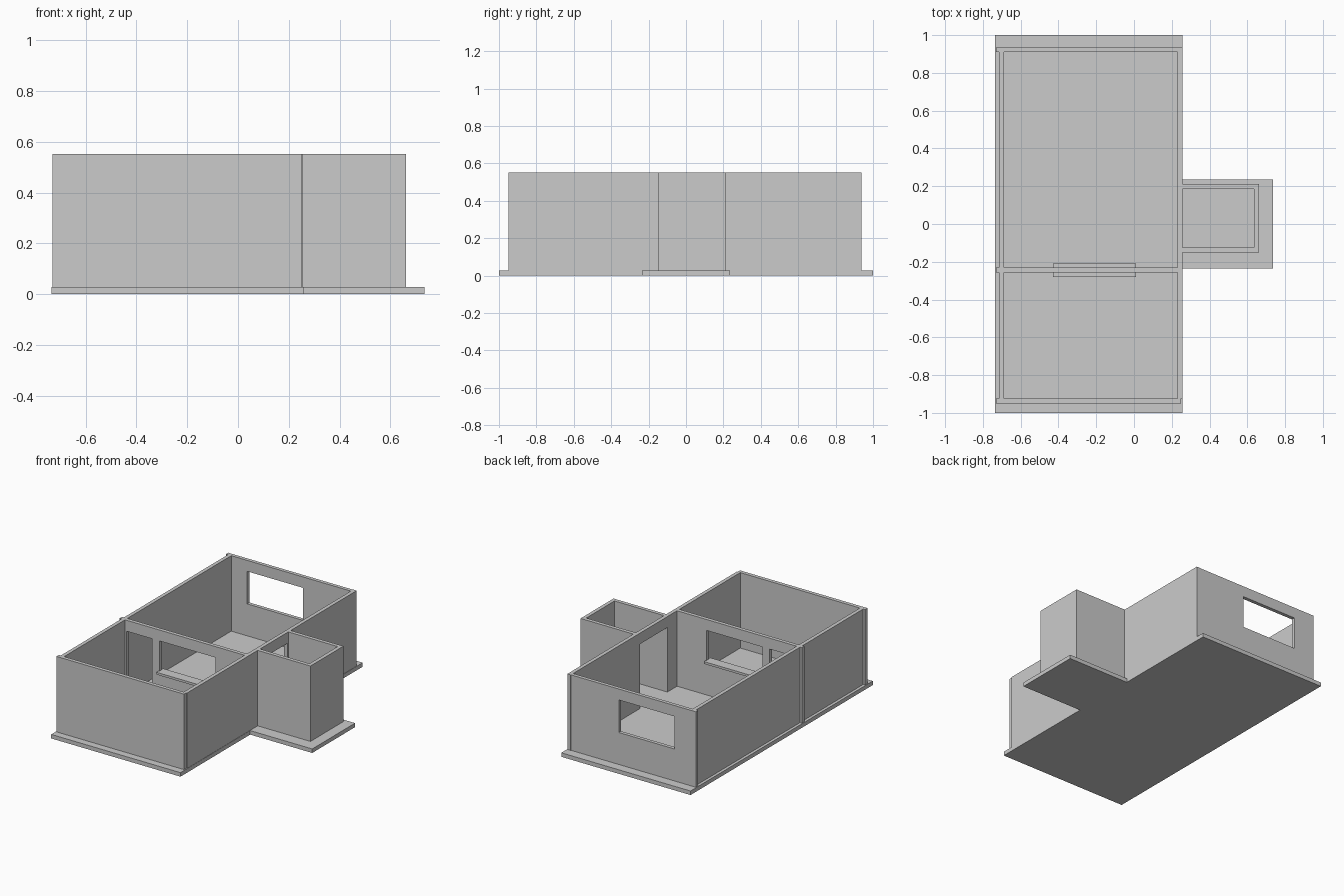
import bpy
import bmesh

if "Cube" in bpy.data.objects:
    bpy.data.objects.remove(bpy.data.objects["Cube"])


def box(name, x, y, z):
    """Axis-aligned box from (min, max) pairs."""
    bm = bmesh.new()
    bmesh.ops.create_cube(bm, size=1)
    for v in bm.verts:
        v.co = [r[0] if c < 0 else r[1] for c, r in zip(v.co, (x, y, z))]
    mesh = bpy.data.meshes.new(name)
    bm.to_mesh(mesh)
    bm.free()
    obj = bpy.data.objects.new(name, mesh)
    bpy.context.collection.objects.link(obj)
    return obj


def cut(wall, x, y, z):
    """Cut a box-shaped opening through a wall and remove the cutter."""
    cutter = box("cutter", x, y, z)
    cutter.hide_render = True
    mod = wall.modifiers.new("opening", 'BOOLEAN')
    mod.operation = 'DIFFERENCE'
    mod.solver = 'EXACT'
    mod.object = cutter
    bpy.context.view_layer.objects.active = wall
    bpy.ops.object.modifier_apply(modifier=mod.name)
    bpy.data.objects.remove(cutter)


FLOOR, TOP = 0.028, 0.552
HEAD, SILL = 0.476, 0.25
H = (FLOOR, TOP)

# T-shaped floor slab: extrude one outline
outline = [(-0.735, -1), (0.258, -1), (0.258, -0.235), (0.735, -0.235),
           (0.735, 0.235), (0.258, 0.235), (0.258, 1), (-0.735, 1)]
bm = bmesh.new()
base = bm.faces.new([bm.verts.new((x, y, 0)) for x, y in outline])
ext = bmesh.ops.extrude_face_region(bm, geom=[base])
bmesh.ops.translate(bm, vec=(0, 0, FLOOR),
                    verts=[g for g in ext["geom"] if isinstance(g, bmesh.types.BMVert)])
bmesh.ops.recalc_face_normals(bm, faces=bm.faces[:])
slab = bpy.data.meshes.new("floor_slab")
bm.to_mesh(slab)
bm.free()
bpy.context.collection.objects.link(bpy.data.objects.new("floor_slab", slab))

# Cross walls, whose left ends stand proud of the left wall
box("front_wall", (-0.73, 0.25), (-0.95, -0.924), H)
partition = box("partition_wall", (-0.73, 0.23), (-0.256, -0.23), H)
back = box("back_wall", (-0.73, 0.23), (0.91, 0.935), H)

# Long side walls
box("left_wall_front", (-0.715, -0.689), (-0.924, -0.256), H)
box("left_wall_back", (-0.715, -0.689), (-0.23, 0.91), H)
right = box("right_wall", (0.23, 0.256), (-0.924, 0.937), H)

# Side room walls
box("side_room_front_wall", (0.256, 0.636), (-0.15, -0.124), H)
box("side_room_back_wall", (0.256, 0.636), (0.186, 0.212), H)
box("side_room_end_wall", (0.636, 0.662), (-0.15, 0.212), H)

# Doorways and windows
cut(partition, (-0.678, -0.48), (-0.4, 0), (0, HEAD))
cut(partition, (-0.425, 0.005), (-0.4, 0), (SILL, HEAD))
cut(back, (-0.567, -0.138), (0.8, 1.1), (SILL, HEAD))
cut(right, (0.1, 0.4), (-0.124, 0.175), (0, HEAD))

# Window ledge through the partition
box("window_ledge", (-0.43, 0.01), (-0.28, -0.21), (SILL, SILL + 0.016))
